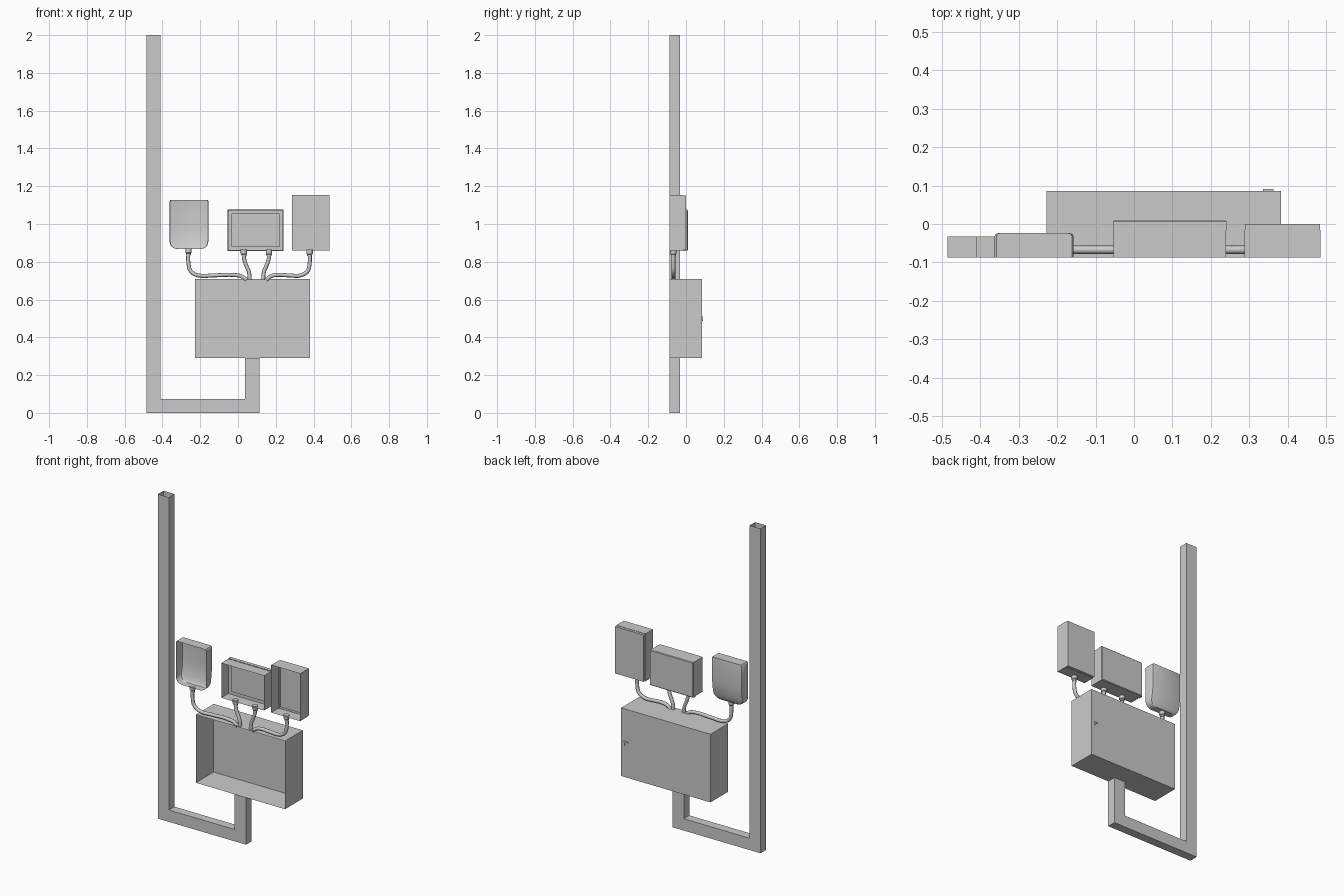
import bpy, bmesh, math

if "Cube" in bpy.data.objects:
    bpy.data.objects.remove(bpy.data.objects["Cube"])

FRONT = -0.087   # all housings are open shells on the front plane


def finish(name, bm, smooth=None):
    bmesh.ops.recalc_face_normals(bm, faces=bm.faces)
    me = bpy.data.meshes.new(name)
    bm.to_mesh(me)
    bm.free()
    ob = bpy.data.objects.new(name, me)
    bpy.context.collection.objects.link(ob)
    if smooth:
        bpy.ops.object.select_all(action='DESELECT')
        ob.select_set(True)
        bpy.context.view_layer.objects.active = ob
        bpy.ops.object.shade_smooth_by_angle(angle=math.radians(smooth))
    return ob


def loft(name, rings, closed=True, cap_start=False, cap_end=False, smooth=None):
    bm = bmesh.new()
    vs = [[bm.verts.new(p) for p in r] for r in rings]
    n = len(rings[0])
    for a, b in zip(vs, vs[1:]):
        for i in range(n if closed else n - 1):
            j = (i + 1) % n
            bm.faces.new((a[i], a[j], b[j], b[i]))
    if cap_start:
        bm.faces.new(vs[0])
    if cap_end:
        bm.faces.new(vs[-1])
    return finish(name, bm, smooth)


def housing(name, x0, x1, z0, z1, steps, cap=True):
    # rectangular shell from (inset, y) steps, running front to back
    rings = [[(x0 + i, y, z0 + i), (x1 - i, y, z0 + i),
              (x1 - i, y, z1 - i), (x0 + i, y, z1 - i)] for i, y in steps]
    return loft(name, rings, cap_end=cap)


def solid_box(name, x0, x1, y0, y1, z0, z1):
    rings = [[(x0, y0, z), (x1, y0, z), (x1, y1, z), (x0, y1, z)] for z in (z0, z1)]
    return loft(name, rings, cap_start=True, cap_end=True)


# Mitred square duct, open at both ends
DUCT = [((-0.485, 2.0), (-0.41, 2.0)), ((-0.485, 0), (-0.41, 0.073)),
        ((0.115, 0), (0.038, 0.073)), ((0.115, 0.29), (0.038, 0.29))]
loft("cable_duct", [[(o[0], FRONT, o[1]), (i[0], FRONT, i[1]),
                     (i[0], -0.033, i[1]), (o[0], -0.033, o[1])] for o, i in DUCT])

# Main cabinet and its small latch
housing("main_cabinet", -0.227, 0.382, 0.29, 0.71, [(0, FRONT), (0, 0.086)])
solid_box("latch_bar", 0.335, 0.362, 0.086, 0.091, 0.503, 0.511)
solid_box("latch_stem", 0.354, 0.362, 0.086, 0.091, 0.487, 0.503)

# Middle unit: body with inner flange, and a slightly larger lid
housing("middle_body", -0.053, 0.239, 0.86, 1.074,
        [(0, FRONT), (0, -0.018), (0.02, -0.018)], cap=False)
housing("middle_lid", -0.055, 0.241, 0.858, 1.076,
        [(0, -0.018), (0, 0.006), (0.004, 0.010)])

# Right unit
housing("right_unit", 0.287, 0.485, 0.86, 1.153,
        [(0, FRONT), (0, -0.015), (0.002, -0.015), (0.002, 0.0)])

# Left unit: rounded lower corners, back face curving in toward the bottom
rows = [(1.128, 0.098), (1.122, 0.1025), (1.06, 0.1025), (1.0, 0.1025)]
rows += [(0.97, 0.1025), (0.94, 0.1025)]
R = 0.04
for k in range(7):
    a = math.radians(15 * k)
    rows.append((0.868 + R - R * math.sin(a), 0.1025 - R + R * math.cos(a)))
rings = []
for z, w in rows:
    t = max(0, (1.0 - z) / 0.132)
    y = -0.024 - 0.022 * t * t
    half = [(w, FRONT), (w, y - 0.008), (w - 0.003, y - 0.002), (w - 0.009, y)]
    sec = [(-p, q) for p, q in half] + half[::-1]
    rings.append([(-0.2595 + p, q, z) for p, q in sec])
loft("left_unit", rings, closed=False, cap_start=True, cap_end=True, smooth=35)


# Hoses and their end fittings
def hose(name, pts, r=0.0105, y=-0.067):
    cu = bpy.data.curves.new(name, 'CURVE')
    cu.dimensions = '3D'
    cu.bevel_depth = r
    cu.bevel_resolution = 2
    cu.resolution_u = 5
    cu.use_fill_caps = True
    sp = cu.splines.new('BEZIER')
    sp.bezier_points.add(len(pts) - 1)
    for bp, (x, z) in zip(sp.bezier_points, pts):
        bp.co = (x, y, z)
        bp.handle_left_type = bp.handle_right_type = 'AUTO'
    bpy.context.collection.objects.link(bpy.data.objects.new(name, cu))
    x, top = pts[0]
    # collar tapering down onto the hose
    prof = [(0.017, top + 0.004), (0.017, top - 0.018), (0.013, top - 0.022), (0.013, top - 0.03)]
    loft(name + "_fitting", [[(x + q * math.cos(i * math.pi / 6), y + q * math.sin(i * math.pi / 6), z)
                              for i in range(12)] for q, z in prof],
         cap_start=True, cap_end=True, smooth=35)


hose("left_hose", [(-0.262, 0.866), (-0.262, 0.79), (-0.25, 0.75), (-0.21, 0.728),
                   (-0.13, 0.728), (-0.02, 0.73), (0.02, 0.722), (0.045, 0.704)])
hose("middle_left_hose", [(0.031, 0.86), (0.031, 0.825), (0.042, 0.785), (0.058, 0.745), (0.062, 0.704)])
hose("middle_right_hose", [(0.164, 0.86), (0.164, 0.825), (0.153, 0.785), (0.137, 0.745), (0.133, 0.704)])
hose("right_hose", [(0.379, 0.86), (0.379, 0.79), (0.368, 0.75), (0.33, 0.728),
                    (0.27, 0.728), (0.2, 0.73), (0.172, 0.722), (0.15, 0.704)])
